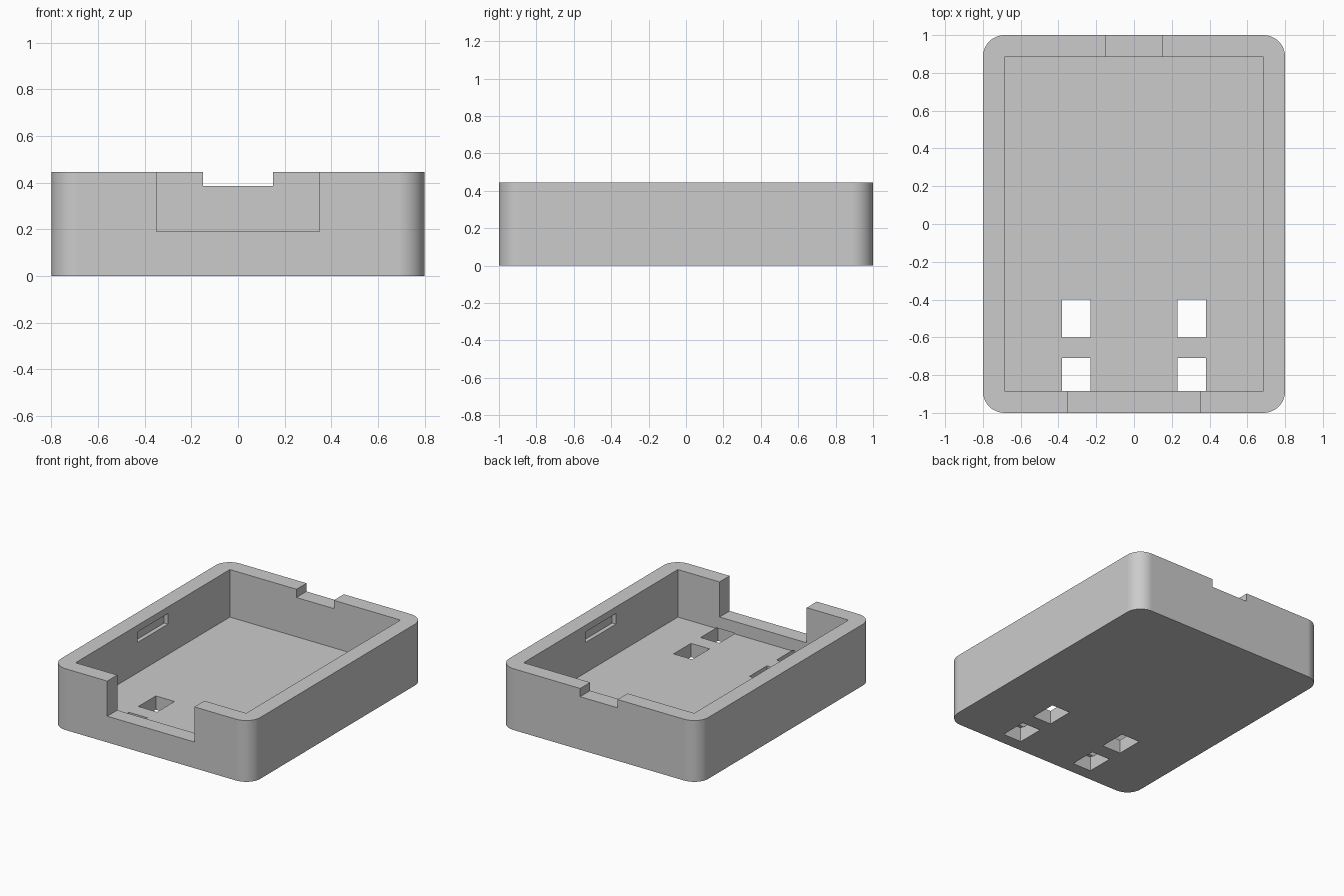
import bpy
import bmesh
from math import radians

cube = bpy.data.objects.get("Cube")
if cube:
    bpy.data.objects.remove(cube, do_unlink=True)

HEIGHT, FLOOR = 0.445, 0.10
INNER_X, INNER_Y = 0.685, 0.885

grey = bpy.data.materials.new("plain_grey")
grey.use_nodes = True
colour = (0.6, 0.6, 0.6, 1)
grey.diffuse_color = colour
grey.node_tree.nodes["Principled BSDF"].inputs["Base Color"].default_value = colour


def box(name, x, y, z, corner=0):
    """Box between (min, max) ranges, optionally with rounded upright edges."""
    bm = bmesh.new()
    bmesh.ops.create_cube(bm, size=1)
    for v in bm.verts:
        v.co = [r[0] if c < 0 else r[1] for c, r in zip(v.co, (x, y, z))]
    if corner:
        upright = [e for e in bm.edges
                   if abs(e.verts[0].co.z - e.verts[1].co.z) > 0.01]
        bmesh.ops.bevel(bm, geom=upright, offset=corner, segments=12,
                        profile=0.5, affect='EDGES')
    mesh = bpy.data.meshes.new(name)
    bm.to_mesh(mesh)
    bm.free()
    mesh.materials.append(grey)
    obj = bpy.data.objects.new(name, mesh)
    bpy.context.collection.objects.link(obj)
    return obj


# Outer tray with rounded corners
tray = box("tray", (-0.8, 0.8), (-1, 1), (0, HEIGHT), corner=0.115)
bpy.context.view_layer.objects.active = tray
tray.select_set(True)


def cut(x, y, z):
    """Cut a box-shaped opening out of the tray."""
    cutter = box("cutter", x, y, z)
    cutter.hide_render = True
    mod = tray.modifiers.new("cut", 'BOOLEAN')
    mod.operation = 'DIFFERENCE'
    mod.solver = 'EXACT'
    mod.object = cutter
    bpy.ops.object.modifier_apply(modifier=mod.name)
    bpy.data.objects.remove(cutter, do_unlink=True)


# Main cavity
cut((-INNER_X, INNER_X), (-INNER_Y, INNER_Y), (FLOOR, 1))
# Wide front notch and shallow back notch
cut((-0.35, 0.35), (-1.2, -0.8), (0.19, 1))
cut((-0.15, 0.15), (0.8, 1.2), (0.385, 1))

for side in (-1, 1):
    # Blind slot in the inner face of each long wall
    cut(sorted((side * 0.6, side * (INNER_X + 0.03))), (-0.175, 0.175), (0.32, 0.397))
    # Two holes through the floor; the front one runs under the wall
    hole_x = sorted((side * 0.23, side * 0.38))
    cut(hole_x, (-0.6, -0.4), (-0.1, 0.2))
    cut(hole_x, (-0.91, -0.71), (-0.1, FLOOR + 0.005))

# Smooth corners, crisp edges
bpy.ops.object.shade_smooth_by_angle(angle=radians(30))
weighted = tray.modifiers.new("even_shading", 'WEIGHTED_NORMAL')
weighted.keep_sharp = True
